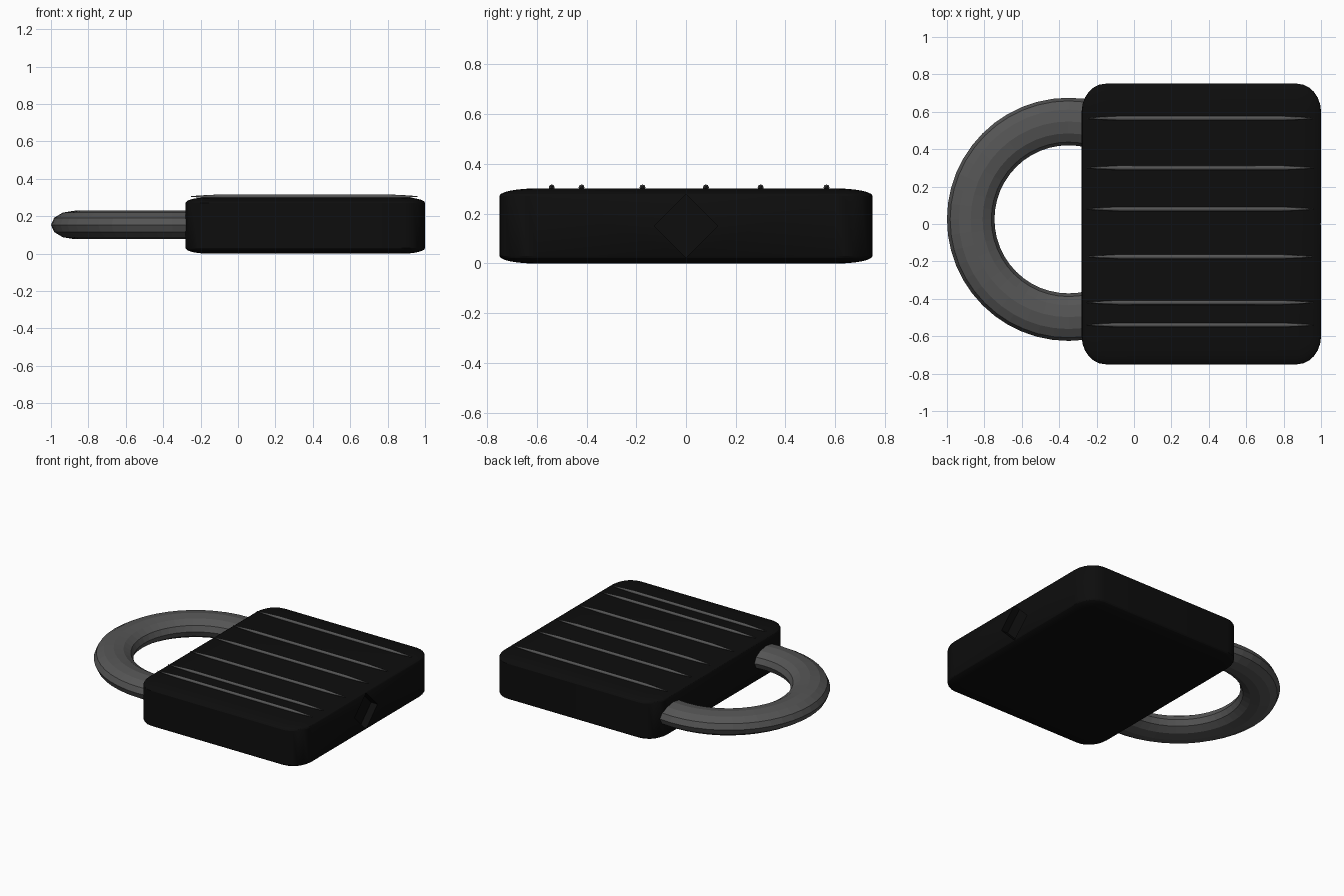
import bpy, math

if "Cube" in bpy.data.objects:
    bpy.data.objects.remove(bpy.data.objects["Cube"])

def material(name, v):
    m = bpy.data.materials.new(name)
    m.diffuse_color = (v, v, v, 1)
    m.use_nodes = True
    m.node_tree.nodes["Principled BSDF"].inputs["Base Color"].default_value = m.diffuse_color
    return m

black = material("black_casing", 0.004)
steel = material("dark_steel", 0.09)

# Body: unit cube bevelled, then stretched so the edge rounding follows the proportions
bpy.ops.mesh.primitive_cube_add(size=1, location=(0.36, 0, 0.15))
body = bpy.context.object
body.name = "lock_body"
body.data.materials.append(black)
bev = body.modifiers.new("rounding", "BEVEL")
bev.width = 0.1
bev.segments = 6
bpy.ops.object.modifier_apply(modifier="rounding")
body.scale = (1.28, 1.5, 0.302)
bpy.ops.object.transform_apply(location=False, rotation=False, scale=True)

# Diamond keyhole recess in the end face
bpy.ops.mesh.primitive_cube_add(size=1, location=(1.0, 0, 0.15), rotation=(math.radians(45), 0, 0))
cutter = bpy.context.object
cutter.name = "keyhole_cutter"
cutter.scale = (0.1, 0.18, 0.18)
cutter.data.materials.append(black)
cutter.hide_render = True
cutter.hide_set(True)
cut = body.modifiers.new("keyhole", "BOOLEAN")
cut.object = cutter
cut.operation = "DIFFERENCE"
cut.solver = "EXACT"
bpy.context.view_layer.objects.active = body
body.select_set(True)
bpy.ops.object.modifier_apply(modifier="keyhole")
bpy.ops.object.shade_smooth_by_angle(angle=math.radians(30))

# Shackle: flattened ring, half sunk into the body
bpy.ops.mesh.primitive_torus_add(location=(-0.35, 0.025, 0.153), major_radius=0.523,
                                 minor_radius=0.127, major_segments=48, minor_segments=12)
shackle = bpy.context.object
shackle.name = "shackle"
shackle.scale.z = 0.6
shackle.data.materials.append(steel)

# Raised ribs with tapered ends along the top face
def rib(i, y):
    cu = bpy.data.curves.new(f"top_rib_{i}", "CURVE")
    cu.dimensions = "3D"
    cu.bevel_depth = 0.012
    cu.bevel_resolution = 2
    cu.use_fill_caps = True
    s = cu.splines.new("POLY")
    prof = [(-0.25, 0.15), (-0.2, 0.5), (-0.08, 1), (0.79, 1), (0.91, 0.5), (0.96, 0.15)]
    s.points.add(len(prof) - 1)
    for p, (x, r) in zip(s.points, prof):
        p.co = (x, y, 0.305, 1)
        p.radius = r
    cu.materials.append(steel)
    bpy.context.collection.objects.link(bpy.data.objects.new(f"top_rib_{i}", cu))

for i, y in enumerate((-0.54, -0.42, -0.175, 0.08, 0.30, 0.565)):
    rib(i, y)
